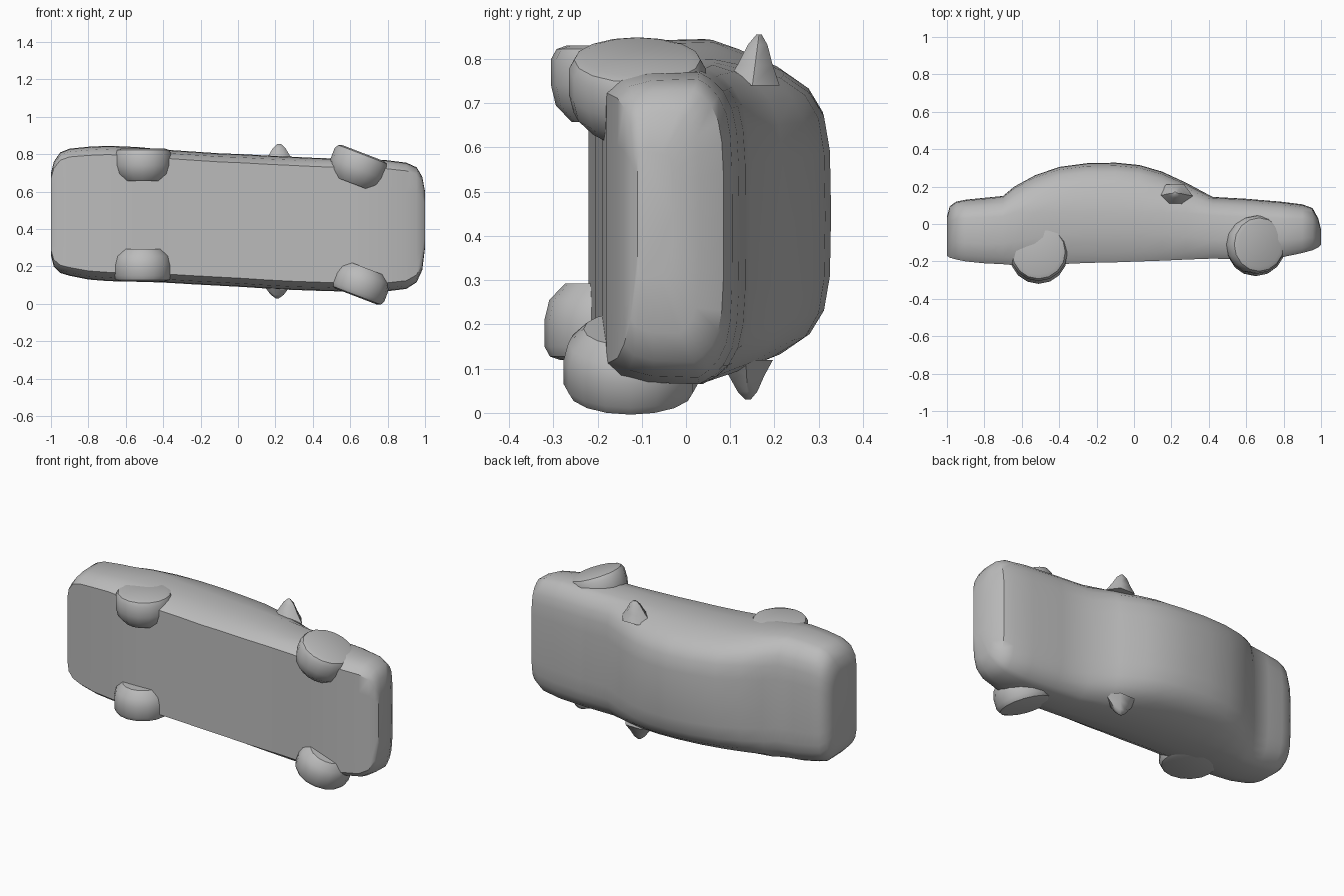
import bpy, bmesh, math
from mathutils import Vector, Matrix

if "Cube" in bpy.data.objects:
    bpy.data.objects.remove(bpy.data.objects["Cube"])

grey = bpy.data.materials.new("plain grey")
grey.diffuse_color = (0.5, 0.5, 0.5, 1)
grey.use_nodes = True
grey.node_tree.nodes["Principled BSDF"].inputs["Base Color"].default_value = grey.diffuse_color


def finish(name, bm, angle):
    bmesh.ops.recalc_face_normals(bm, faces=bm.faces)
    mesh = bpy.data.meshes.new(name)
    bm.to_mesh(mesh)
    bm.free()
    mesh.materials.append(grey)
    ob = bpy.data.objects.new(name, mesh)
    bpy.context.collection.objects.link(ob)
    bpy.ops.object.select_all(action='DESELECT')
    ob.select_set(True)
    bpy.context.view_layer.objects.active = ob
    bpy.ops.object.shade_smooth_by_angle(angle=math.radians(angle))
    return ob


# Body stations along the car: x, underside y, top y, lower z, upper z
STATIONS = [
    (-1.0, -.17, .04, .26, .70), (-.985, -.18, .095, .20, .76),
    (-.95, -.19, .12, .165, .81), (-.90, -.20, .13, .15, .83),
    (-.80, -.21, .14, .13, .84), (-.70, -.215, .15, .122, .845),
    (-.64, -.22, .20, .12, .843), (-.53, -.22, .26, .118, .838),
    (-.40, -.215, .305, .114, .825), (-.25, -.208, .325, .105, .815),
    (-.10, -.205, .328, .097, .805), (.03, -.20, .315, .09, .80),
    (.15, -.196, .28, .082, .793), (.28, -.19, .22, .075, .787),
    (.42, -.185, .145, .07, .78), (.60, -.19, .135, .065, .775),
    (.78, -.18, .12, .065, .77), (.90, -.155, .105, .08, .755),
    (.955, -.14, .085, .115, .73), (.985, -.125, .03, .18, .68),
    (1.0, -.11, -.03, .30, .60)]
# Upper half of the cross-section: height above shoulder, half-width share
UPPER = [(0, 1), (.3, .955), (.6, .88), (.82, .77), (.94, .62), (.99, .40), (1, 0)]


def section(x, yb, yt, z0, z1):
    zc, hw = (z0 + z1) / 2, (z1 - z0) / 2
    h = yt - yb
    shoulder = min(.06, yb + .7 * h)
    half = [(yb, 0), (yb, .55), (yb, .87), (yb + .1 * h, .95), (yb + .3 * h, .99)]
    half += [(shoulder + (yt - shoulder) * f, w) for f, w in UPPER]
    ring = half + [(y, -w) for y, w in half[-2:0:-1]]
    return [Vector((x, y, zc + w * hw)) for y, w in ring]


bm = bmesh.new()
rings = [[bm.verts.new(p) for p in section(*s)] for s in STATIONS]
for a, b in zip(rings, rings[1:]):
    for i in range(len(a)):
        j = (i + 1) % len(a)
        bm.faces.new((a[i], a[j], b[j], b[i]))
bm.faces.new(rings[0])
bm.faces.new(rings[-1])
finish("car_body", bm, 40)


def wheel(name, centre, layers, steer, n=16):
    """Rounded wheel blended to the body: layers are (z offset, radius)."""
    bm = bmesh.new()
    turn = Matrix.Translation(centre) @ Matrix.Rotation(steer, 4, 'Y')
    loops = [[bm.verts.new(turn @ Vector((r * math.cos(i * math.tau / n),
                                          r * math.sin(i * math.tau / n), z)))
              for i in range(n)] for z, r in layers]
    for a, b in zip(loops, loops[1:]):
        for i in range(n):
            j = (i + 1) % n
            bm.faces.new((a[i], a[j], b[j], b[i]))
    bm.faces.new(loops[0])
    bm.faces.new(loops[-1])
    finish(name, bm, 40)


def layers(half, radius, side):
    # inner rim is narrower, outer rim is gently rounded
    return [(side * z * half, r * radius) for z, r in
            ((-1.3, .7), (-.8, .93), (-.2, 1), (.6, 1), (.9, .92), (1, .78))]


STEER = math.radians(21)
wheel("front_wheel_upper", (.645, -.11, .735), layers(.075, .155, 1), STEER)
wheel("front_wheel_lower", (.655, -.125, .105), layers(.07, .152, -1), STEER)
wheel("rear_wheel_upper", (-.51, -.15, .755), layers(.075, .155, 1), 0)
wheel("rear_wheel_lower", (-.51, -.165, .195), layers(.075, .155, -1), 0)


def mirror_pod(name, tip, base, radius):
    # Pointed side mirror with a wide root in the door
    bm = bmesh.new()
    tip, base = Vector(tip), Vector(base)
    profile = [(0, 1), (.4, .65), (.8, .36), (1, .1)]
    loops = [[bm.verts.new(base.lerp(tip, t) + Vector((
        radius * s * math.cos(i * math.tau / 6),
        radius * .75 * s * math.sin(i * math.tau / 6), 0)))
        for i in range(6)] for t, s in profile]
    for a, b in zip(loops, loops[1:]):
        for i in range(6):
            j = (i + 1) % 6
            bm.faces.new((a[i], a[j], b[j], b[i]))
    bm.faces.new(loops[0])
    bm.faces.new(loops[-1])
    finish(name, bm, 50)


mirror_pod("side_mirror_upper", (.22, .165, .855), (.22, .15, .74), .095)
mirror_pod("side_mirror_lower", (.21, .14, .03), (.21, .135, .12), .095)
